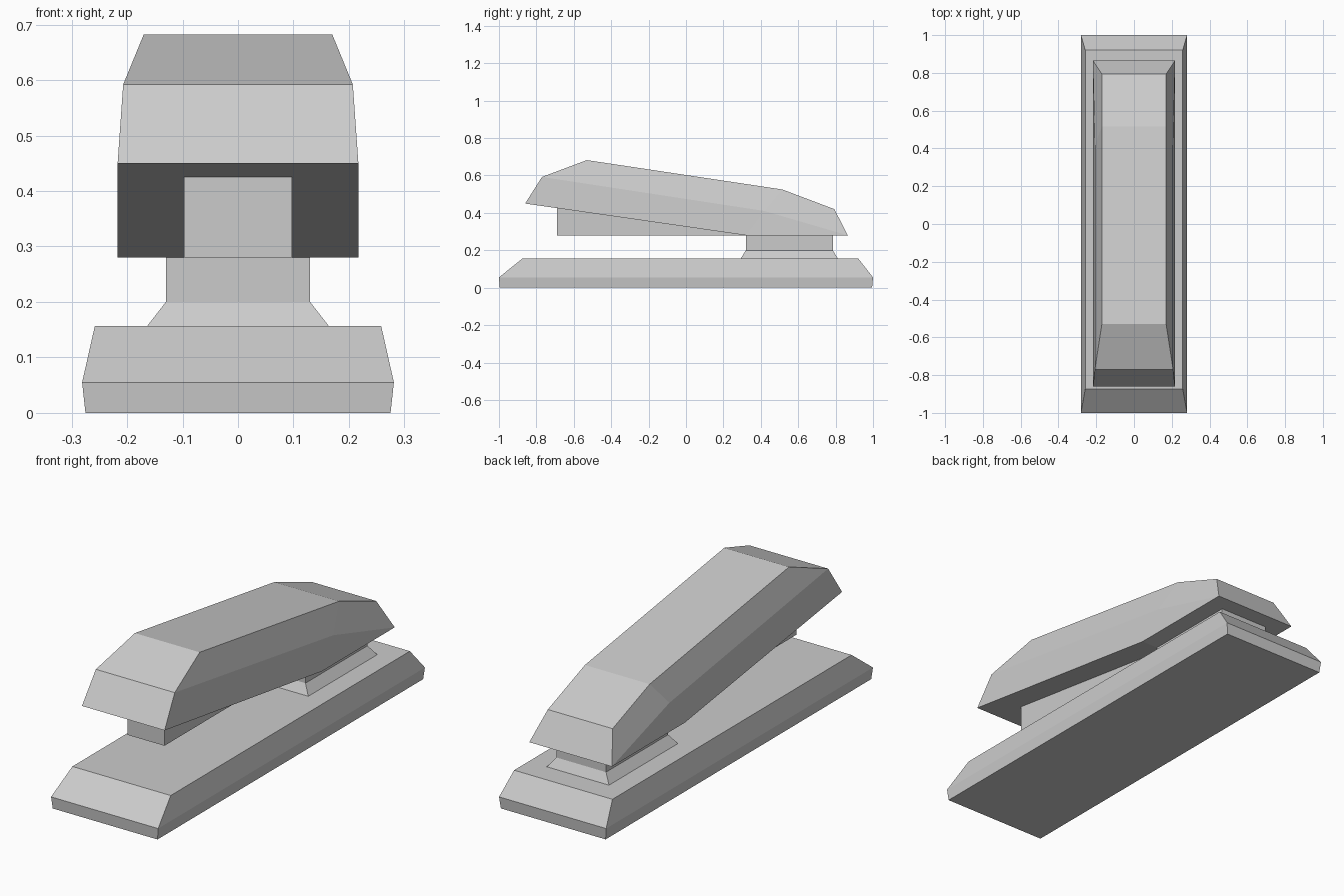
import bpy

cube = bpy.data.objects.get("Cube")
if cube:
    bpy.data.objects.remove(cube, do_unlink=True)

# Single plain grey
grey = bpy.data.materials.new("light grey")
grey.use_nodes = True
colour = (0.6, 0.6, 0.6, 1)
grey.diffuse_color = colour
grey.node_tree.nodes["Principled BSDF"].inputs["Base Color"].default_value = colour


def add_part(name, verts, faces):
    mesh = bpy.data.meshes.new(name)
    mesh.from_pydata(verts, [], faces)
    mesh.materials.append(grey)
    obj = bpy.data.objects.new(name, mesh)
    bpy.context.collection.objects.link(obj)
    # Make every face point outwards
    bpy.context.view_layer.objects.active = obj
    obj.select_set(True)
    bpy.ops.object.mode_set(mode='EDIT')
    bpy.ops.mesh.select_all(action='SELECT')
    bpy.ops.mesh.normals_make_consistent(inside=False)
    bpy.ops.object.mode_set(mode='OBJECT')
    obj.select_set(False)
    return obj


def stacked_block(name, levels):
    """Loft rectangles, each given as (z, half width, front y, back y)."""
    verts, faces = [], []
    for z, w, front, back in levels:
        verts += [(-w, front, z), (w, front, z), (w, back, z), (-w, back, z)]
    for a in range(0, len(verts) - 4, 4):
        for i in range(4):
            j = (i + 1) % 4
            faces.append((a + i, a + j, a + j + 4, a + i + 4))
    top = len(verts) - 4
    faces += [(3, 2, 1, 0), tuple(range(top, top + 4))]
    return add_part(name, verts, faces)


def mirrored_shell(name, points, ring, sides):
    """Mirror (half width, y, z) points in x, bridge the ring across."""
    n = len(points)
    verts = [(x, y, z) for x, y, z in points] + [(-x, y, z) for x, y, z in points]
    faces = [(i, (i + 1) % ring, (i + 1) % ring + n, i + n) for i in range(ring)]
    for side in sides:
        faces.append(side)
        faces.append(tuple(i + n for i in reversed(side)))
    return add_part(name, verts, faces)


# Base plate with bevelled top
stacked_block("base", [(0, 0.275, -0.996, 0.995),
                       (0.055, 0.281, -1, 1),
                       (0.157, 0.258, -0.873, 0.92)])

# Rear post with flared foot
stacked_block("rear_post", [(0.155, 0.165, 0.292, 0.812),
                            (0.2, 0.13, 0.32, 0.785),
                            (0.283, 0.13, 0.32, 0.785)])

# Wedge shaped magazine under the handle
mirrored_shell("magazine", [(0.097, -0.69, 0.28), (0.097, -0.69, 0.427),
                            (0.097, 0.32, 0.282), (0.097, 0.32, 0.28)],
               4, [(0, 1, 2, 3)])

# Sloping faceted handle; the last point is the crease on each side
mirrored_shell("handle", [(0.217, -0.86, 0.45), (0.207, -0.77, 0.592),
                          (0.17, -0.53, 0.682), (0.17, 0.515, 0.525),
                          (0.17, 0.793, 0.42), (0.217, 0.865, 0.28),
                          (0.217, 0.32, 0.28), (0.207, 0.42, 0.41)],
               7, [(0, 1, 7, 6), (6, 7, 5), (1, 2, 3, 7), (7, 3, 4, 5)])
